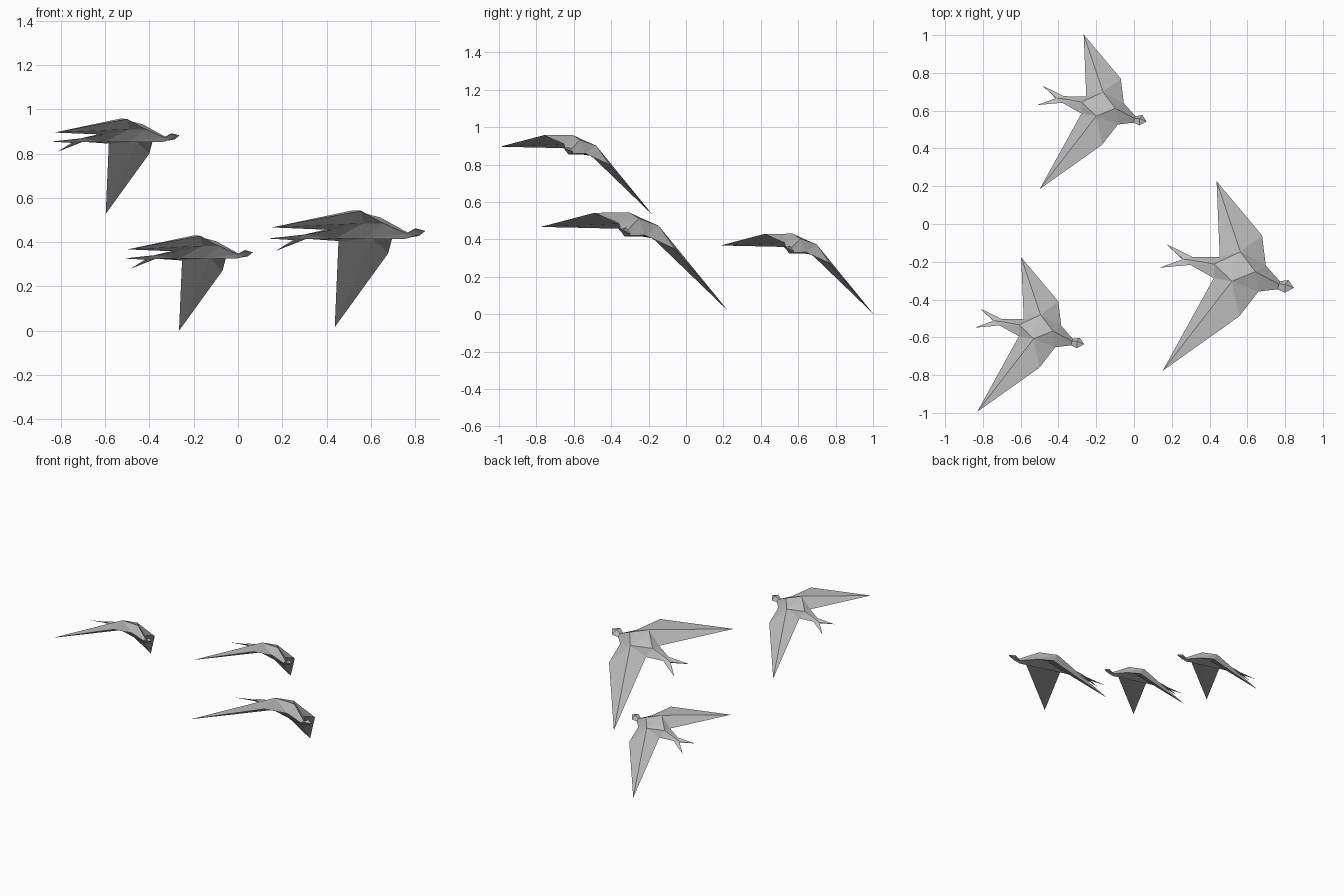
import bpy
import bmesh
from mathutils import Matrix, Vector

cube = bpy.data.objects.get("Cube")
if cube:
    bpy.data.objects.remove(cube, do_unlink=True)

# Single plain colour
grey = bpy.data.materials.new("feather_grey")
grey.use_nodes = True
colour = (0.5, 0.5, 0.5, 1)
grey.diffuse_color = colour
grey.node_tree.nodes["Principled BSDF"].inputs["Base Color"].default_value = colour

# Key points of the left half: forward, sideways, up
P = dict(
    wing_tip=(.14, .568, -.175), bend=(.47, .243, .017), ridge=(.39, .088, .094),
    trail=(.285, .063, .018), under=(.44, .087, .025), shoulder=(.533, .078, .02),
    spine=(.495, 0, .087), back=(.37, 0, .092), rump=(.27, 0, .056),
    belly=(.42, 0, -.012), vent=(.285, 0, .002),
    neck=(.625, .024, -.015), nape=(.625, 0, .0), gullet=(.615, 0, -.03),
    cheek=(.668, .038, -.004), crown=(.66, 0, .018), throat=(.66, 0, -.02),
    beak=(.707, 0, 0),
    waist=(.146, .024, .025), waist_top=(.146, 0, .036), waist_low=(.146, 0, .014),
    notch=(.1, 0, .021), notch_low=(.1, 0, .012), fork=(-.01, .071, 0),
)

# Facets of the left half, part by part
wing = ["wing_tip ridge trail", "wing_tip bend ridge",
        "wing_tip trail under", "wing_tip under bend"]
body = ["trail ridge rump", "ridge back rump", "ridge spine back",
        "ridge bend shoulder", "ridge shoulder spine", "shoulder neck spine",
        "neck nape spine", "trail under vent", "under belly vent",
        "under bend shoulder", "under shoulder belly",
        "shoulder neck belly", "neck gullet belly"]
head = ["neck cheek crown nape", "cheek beak crown",
        "neck cheek throat gullet", "cheek beak throat"]
tail = ["trail rump waist_top waist", "waist waist_top notch", "waist notch fork",
        "trail vent waist_low waist", "waist waist_low notch_low",
        "waist notch_low fork", "notch notch_low fork"]


def bird_mesh():
    """Skin both halves, sharing the points on the centre line."""
    bm = bmesh.new()
    left = {n: bm.verts.new(p) for n, p in P.items()}
    right = {n: bm.verts.new((p[0], -p[1], p[2])) if p[1] else left[n]
             for n, p in P.items()}
    for facet in wing + body + head + tail:
        names = facet.split()
        bm.faces.new([left[n] for n in names])
        bm.faces.new([right[n] for n in reversed(names)])
    bmesh.ops.triangulate(bm, faces=[f for f in bm.faces if len(f.verts) > 3])
    bmesh.ops.recalc_face_normals(bm, faces=bm.faces)
    mesh = bpy.data.meshes.new("bird")
    bm.to_mesh(mesh)
    bm.free()
    mesh.materials.append(grey)
    return mesh


# Shared banked flight direction
forward = Vector((.968, -.236, .087)).normalized()
side = Vector((.25, .884, -.397))
up = forward.cross(side).normalized()
side = up.cross(forward)
bank = Matrix((forward, side, up)).transposed().to_4x4()

# Flock of three
mesh = bird_mesh()
flock = [("large_bird", (.162, -.171, .389), 1),
         ("far_bird", (-.491, .679, .304), .816),
         ("high_bird", (-.822, -.5, .832), .816)]
for name, place, size in flock:
    bird = bpy.data.objects.new(name, mesh)
    bird.matrix_world = Matrix.Translation(place) @ bank @ Matrix.Scale(size, 4)
    bpy.context.scene.collection.objects.link(bird)
